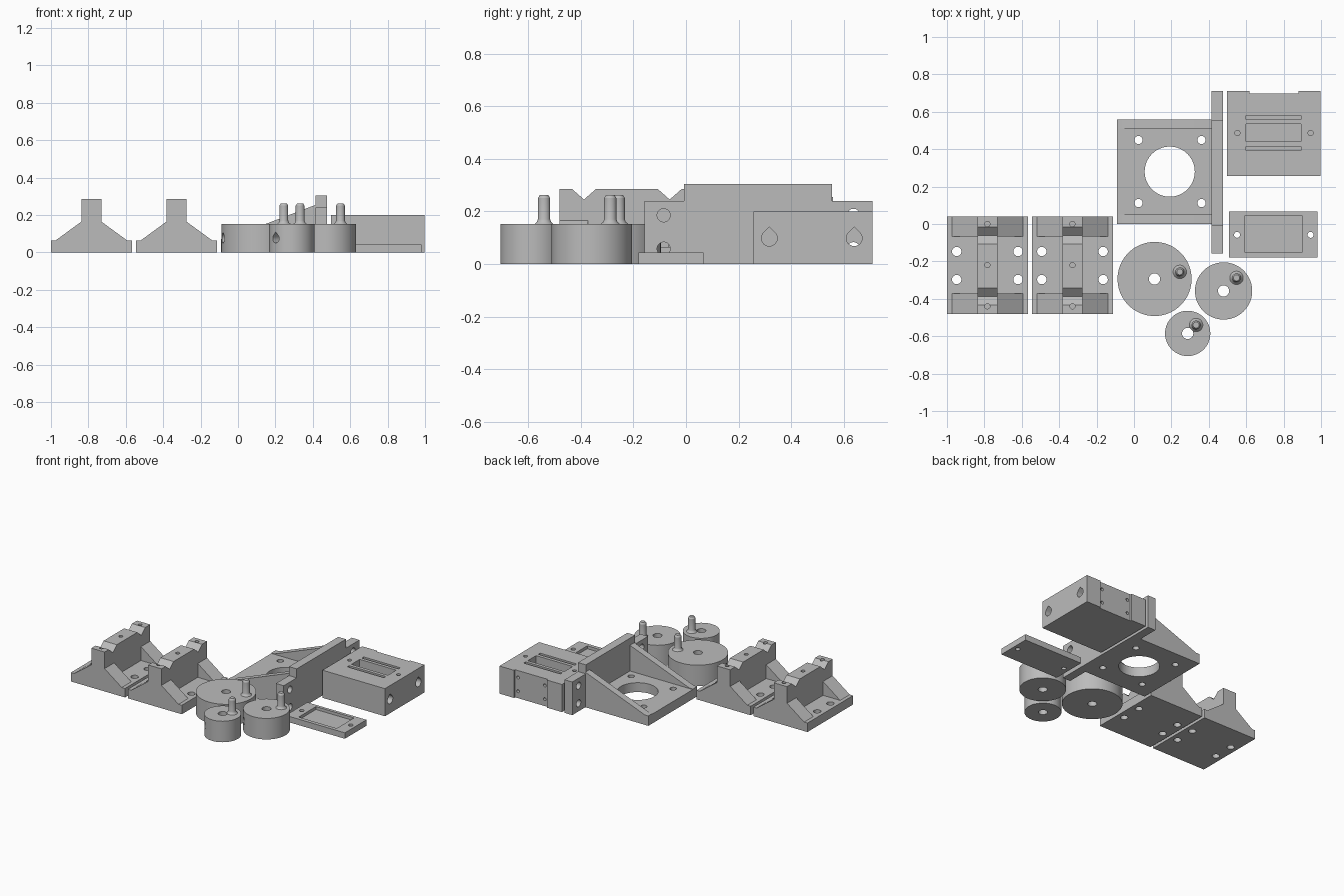
import bpy, bmesh, math
from mathutils import Vector

if "Cube" in bpy.data.objects:
    bpy.data.objects.remove(bpy.data.objects["Cube"])

grey = bpy.data.materials.new("light grey plastic")
grey.diffuse_color = (0.5, 0.5, 0.5, 1)
grey.use_nodes = True
grey.node_tree.nodes["Principled BSDF"].inputs["Base Color"].default_value = grey.diffuse_color


def prism(name, pts, axis, a, b):
    """Extrude a 2D outline along an axis from a to b."""
    place = {"x": lambda u, v, t: (t, u, v),
             "y": lambda u, v, t: (u, t, v),
             "z": lambda u, v, t: (u, v, t)}[axis]
    bm = bmesh.new()
    lo = [bm.verts.new(place(u, v, a)) for u, v in pts]
    hi = [bm.verts.new(place(u, v, b)) for u, v in pts]
    bm.faces.new(lo)
    bm.faces.new(hi)
    for i in range(len(pts)):
        j = (i + 1) % len(pts)
        bm.faces.new((lo[i], lo[j], hi[j], hi[i]))
    bmesh.ops.recalc_face_normals(bm, faces=bm.faces)
    me = bpy.data.meshes.new(name)
    bm.to_mesh(me)
    bm.free()
    me.materials.append(grey)
    ob = bpy.data.objects.new(name, me)
    bpy.context.collection.objects.link(ob)
    return ob


def circle(u, v, r, n=40):
    return [(u + r * math.cos(2 * math.pi * i / n), v + r * math.sin(2 * math.pi * i / n))
            for i in range(n)]


def teardrop(u, v, r, n=24):
    arc = [math.radians(135 + 270 * i / n) for i in range(n + 1)]
    return [(u + r * math.cos(t), v + r * math.sin(t)) for t in arc] + [(u, v + r * 1.414)]


def rect(u0, u1, v0, v1):
    return [(u0, v0), (u1, v0), (u1, v1), (u0, v1)]


def activate(ob):
    bpy.ops.object.select_all(action="DESELECT")
    ob.select_set(True)
    bpy.context.view_layer.objects.active = ob


def cut(ob, pts, axis, a, b, direction=None, origin=None):
    """Subtract a prism from an object, optionally turned about z."""
    cutter = prism("cutter", pts, axis, a, b)
    if origin is not None:
        cutter.rotation_euler.z = direction
        cutter.location = origin
    cutter.hide_render = True
    bpy.context.view_layer.update()
    mod = ob.modifiers.new("cut", "BOOLEAN")
    mod.operation, mod.solver, mod.object = "DIFFERENCE", "EXACT", cutter
    activate(ob)
    bpy.ops.object.modifier_apply(modifier=mod.name)
    bpy.data.objects.remove(cutter)


def smooth(ob):
    activate(ob)
    bpy.ops.object.shade_smooth_by_angle(angle=math.radians(30))


# Two rod cradles: gusseted ends, central wall with V notches
for name, cx in (("left_cradle", -0.784), ("right_cradle", -0.329)):
    half = [(0.2165, 0), (0.2165, 0.065), (0.19, 0.065), (0.053, 0.165), (0.053, 0.285)]
    outline = [(cx + x, z) for x, z in half] + [(cx - x, z) for x, z in reversed(half)]
    cradle = prism(name, outline, "y", -0.482, 0.04)
    for s in (-1, 1):
        cut(cradle, rect(*sorted((cx + s * 0.053, cx + s * 0.3)), 0.065, 0.4), "y", -0.372, -0.066)
        for y in (-0.147, -0.297):
            cut(cradle, circle(cx + s * 0.164, y, 0.025), "z", -0.1, 0.1)
    for y in (-0.388, -0.062):
        cut(cradle, [(y - 0.06, 0.298), (y, 0.245), (y + 0.06, 0.298)], "x", cx - 0.1, cx + 0.1)
    for y in (0.0, -0.22, -0.44):
        cut(cradle, circle(cx, y, 0.014, 20), "z", 0.19, 0.4)
    smooth(cradle)

# Motor bracket: floor plate with two sloping gussets
bracket = prism("motor_bracket", [(-0.09, 0), (0.414, 0), (0.414, 0.254), (-0.062, 0.072), (-0.09, 0.072)],
                "y", 0, 0.56)
cut(bracket, rect(-0.2, 0.5, 0.068, 0.4), "y", 0.05, 0.51)
cut(bracket, circle(0.191, 0.28, 0.134, 64), "z", -0.1, 0.2)
for x in (0.024, 0.361):
    for y in (0.112, 0.449):
        cut(bracket, circle(x, y, 0.022), "z", -0.1, 0.2)
smooth(bracket)

# Upright wall behind the bracket, with a lower drilled wing at each end
wall = prism("bracket_wall", [(-0.157, 0), (0.71, 0), (0.71, 0.24), (0.555, 0.24), (0.555, 0.305),
                              (-0.008, 0.305), (-0.008, 0.24), (-0.157, 0.24)], "x", 0.414, 0.476)
for y in (-0.085, 0.637):
    for z in (0.058, 0.185):
        cut(wall, circle(y, z, 0.025), "x", 0.3, 0.6)
smooth(wall)

# Slider block: cross bores, top pocket, slits and a shallow rear recess
block = prism("slider_block", rect(0.497, 0.997, 0.257, 0.71), "z", 0, 0.2)
cut(block, rect(0.618, 0.88, -0.1, 0.4), "y", 0.698, 0.8)
cut(block, rect(0.6, 0.893, 0.44, 0.535), "z", 0.07, 0.3)
for y0, y1 in ((0.393, 0.415), (0.559, 0.581)):
    cut(block, rect(0.6, 0.893, y0, y1), "z", 0.12, 0.3)
for y in (0.317, 0.64):
    cut(block, teardrop(y, 0.098, 0.03), "x", 0.4, 1.1)
for x in (0.553, 0.944):
    cut(block, circle(x, 0.487, 0.014, 20), "z", 0.08, 0.3)
for x in (0.642, 0.857):
    for z in (0.05, 0.15):
        cut(block, circle(x, z, 0.011, 16), "y", 0.674, 0.8)
smooth(block)

# Cover plate with a sunken panel and two screw holes
plate = prism("cover_plate", rect(0.508, 0.982, -0.18, 0.067), "z", 0, 0.043)
cut(plate, rect(0.593, 0.898, -0.153, 0.045), "z", 0.022, 0.1)
for x in (0.551, 0.944):
    cut(plate, circle(x, -0.058, 0.016, 24), "z", -0.1, 0.1)
smooth(plate)


# Crank discs: centre bore, set-screw hole opposite an upright pin
def lathe(name, profile, x, y, n=32):
    bm = bmesh.new()
    rings = [[bm.verts.new((x + u, y + v, z)) for u, v in circle(0, 0, r, n)] for r, z in profile]
    for lo, hi in zip(rings, rings[1:]):
        for i in range(n):
            j = (i + 1) % n
            bm.faces.new((lo[i], lo[j], hi[j], hi[i]))
    bm.faces.new(rings[-1])
    bm.faces.new(rings[0][::-1])
    me = bpy.data.meshes.new(name)
    bm.to_mesh(me)
    bm.free()
    me.materials.append(grey)
    ob = bpy.data.objects.new(name, me)
    bpy.context.collection.objects.link(ob)
    smooth(ob)


for size, x, y, r, px, py in (("large", 0.11, -0.294, 0.198, 0.245, -0.256),
                              ("medium", 0.479, -0.358, 0.153, 0.548, -0.288),
                              ("small", 0.287, -0.585, 0.121, 0.332, -0.54)):
    disc = prism(size + "_disc", circle(x, y, r, 72), "z", 0, 0.152)
    cut(disc, circle(x, y, 0.03), "z", -0.1, 0.3)
    away = math.atan2(y - py, x - px)
    cut(disc, teardrop(0, 0.075, 0.024), "x", 0.01, r + 0.1, away, Vector((x, y, 0)))
    smooth(disc)
    lathe(size + "_pin", [(0.036, 0.152), (0.027, 0.16), (0.0235, 0.17), (0.0235, 0.25), (0.016, 0.262)], px, py)
